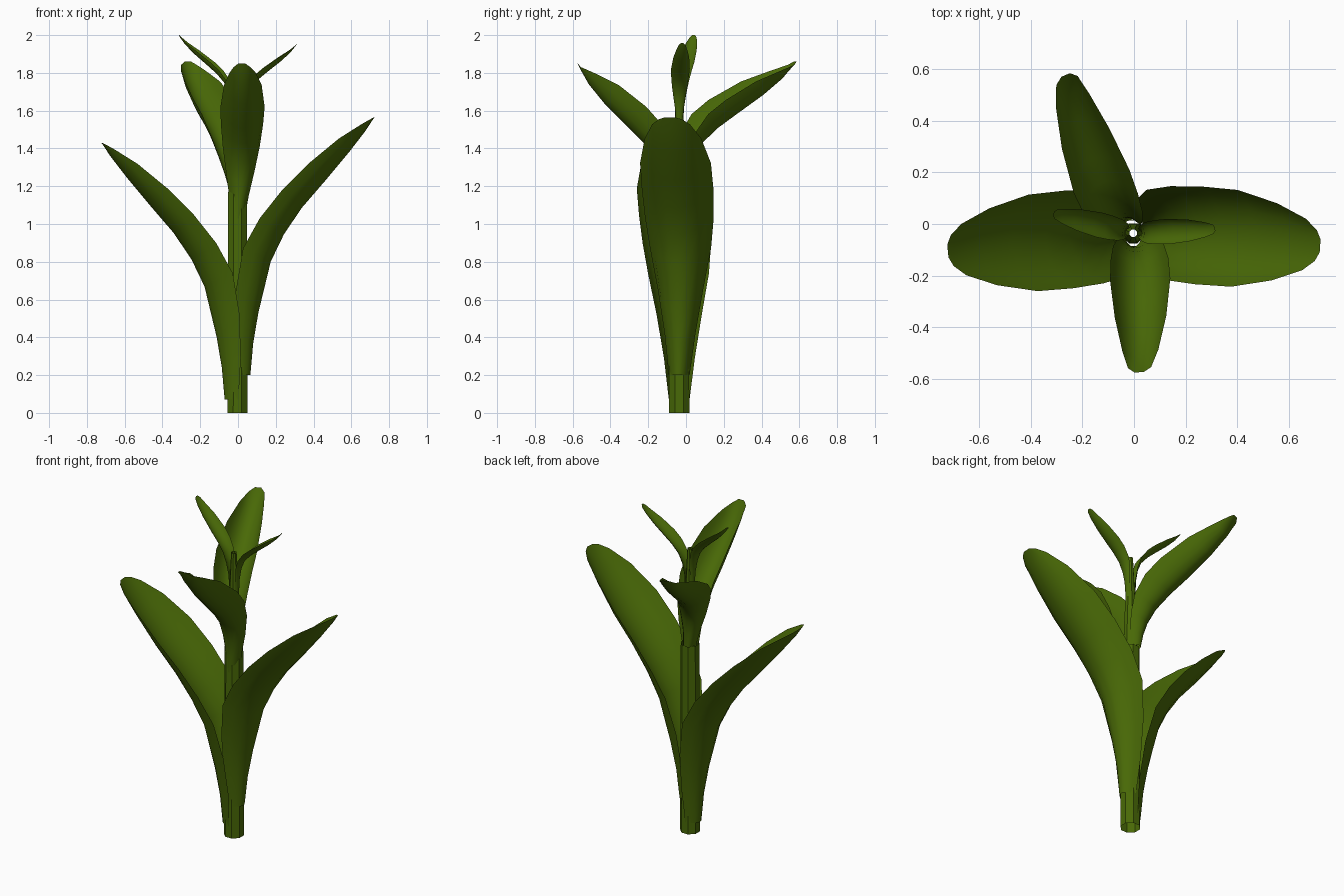
import bpy, bmesh, math
from mathutils import Vector

if "Cube" in bpy.data.objects:
    bpy.data.objects.remove(bpy.data.objects["Cube"])

green = bpy.data.materials.new("leaf_green")
green.diffuse_color = (0.066, 0.141, 0.002, 1)
green.use_nodes = True
green.node_tree.nodes["Principled BSDF"].inputs["Base Color"].default_value = green.diffuse_color

AXIS = Vector((-0.003, -0.036, 0))  # stem centre line


def make_object(name, bm):
    mesh = bpy.data.meshes.new(name)
    bm.to_mesh(mesh)
    bm.free()
    mesh.materials.append(green)
    ob = bpy.data.objects.new(name, mesh)
    bpy.context.collection.objects.link(ob)
    return ob


def loft(bm, rings, closed):
    n = len(rings[0])
    for a, b in zip(rings, rings[1:]):
        for i in range(n if closed else n - 1):
            j = (i + 1) % n
            bm.faces.new((a[i], a[j], b[j], b[i]))


def stalk(name, levels):
    """Open eight-sided tube through (height, radius) levels."""
    bm = bmesh.new()
    rings = [[bm.verts.new(AXIS + Vector((r * math.cos(a), r * math.sin(a), z)))
              for a in (math.tau * (i + .5) / 8 for i in range(8))] for z, r in levels]
    loft(bm, rings, True)
    make_object(name, bm)


# Stem: a lower tube with a thinner shoot growing out of it
stalk("lower_stem", ((0, .058), (1.17, .054)))
stalk("upper_stem", ((1.08, .042), (1.3, .038), (1.76, .016)))

# Leaf profiles: midrib distance, midrib height, half width, edge distance, edge height
LARGE = [(.068, 0, .055, 0, 0), (.083, .17, .082, -.01, .22), (.11, .33, .12, 0, .45),
         (.175, .6, .162, .04, .67), (.245, .745, .182, .13, .83), (.34, .885, .19, .25, .98),
         (.465, 1.03, .188, .39, 1.12), (.59, 1.18, .15, .545, 1.25),
         (.675, 1.29, .1, .66, 1.325), (.71, 1.345, .06, .705, 1.352),
         (.722, 1.362, .025, .722, 1.362)]
MEDIUM = [(.052, 0, .038, 0, 0), (.057, .1, .052, .01, .12), (.072, .2, .076, .02, .25),
          (.11, .3, .098, .045, .38), (.185, .395, .112, .1, .5), (.265, .475, .117, .18, .59),
          (.395, .605, .1, .325, .705), (.48, .71, .07, .455, .77),
          (.525, .79, .045, .522, .8), (.54, .82, .018, .54, .82)]


def leaf(name, profile, tip, base_z, top_z, width=1, bend=1, fold=1, shift=0):
    """Cupped blade that wraps the stem at its base and arches out to the tip."""
    reach = Vector((tip[0], tip[1], 0)) - AXIS
    out = reach.normalized()
    side = Vector((-out.y, out.x, 0))
    rs = reach.length / profile[-1][0]
    zmax = profile[-1][1]

    def height(z):
        return base_z + (top_z - base_z) * (z / zmax) ** bend

    cup = math.radians(65)
    bm = bmesh.new()
    rings = []
    for r, z, w, er, ez in profile:
        # Sideways sway, strongest in the middle of the blade
        sway = shift * math.sin(math.pi * z / zmax)
        ring = []
        for i in range(9):
            t = (i / 4 - 1) * cup
            s = math.sin(t) / math.sin(cup)
            f = fold * (1 - math.cos(t)) / (1 - math.cos(cup))
            p = AXIS + out * (r + (er - r) * f) * rs + side * (w * width * s + sway)
            p.z = height(z) + (height(ez) - height(z)) * f
            ring.append(bm.verts.new(p))
        rings.append(ring)
    loft(bm, rings, False)
    for face in bm.faces:
        face.smooth = True
    bm.normal_update()
    # Upper side of the blade faces up
    if sum(face.normal.z for face in bm.faces) < 0:
        bmesh.ops.reverse_faces(bm, faces=bm.faces[:])
    return make_object(name, bm)


# Three pairs of leaves, from the ground up
leaf("lower_left_leaf", LARGE, (-.722, -.105), .07, 1.43)
leaf("lower_right_leaf", LARGE, (.722, -.085), .2, 1.565, shift=.01)
leaf("middle_front_leaf", MEDIUM, (.02, -.575), 1.03, 1.85, shift=.02)
leaf("middle_back_leaf", MEDIUM, (-.265, .578), 1.17, 1.86, fold=.9, shift=.035)
leaf("upper_left_leaf", MEDIUM, (-.312, .04), 1.53, 2.0, .42, .8, .4)
leaf("upper_right_leaf", MEDIUM, (.315, -.02), 1.5, 1.957, .42, .75, .4)
